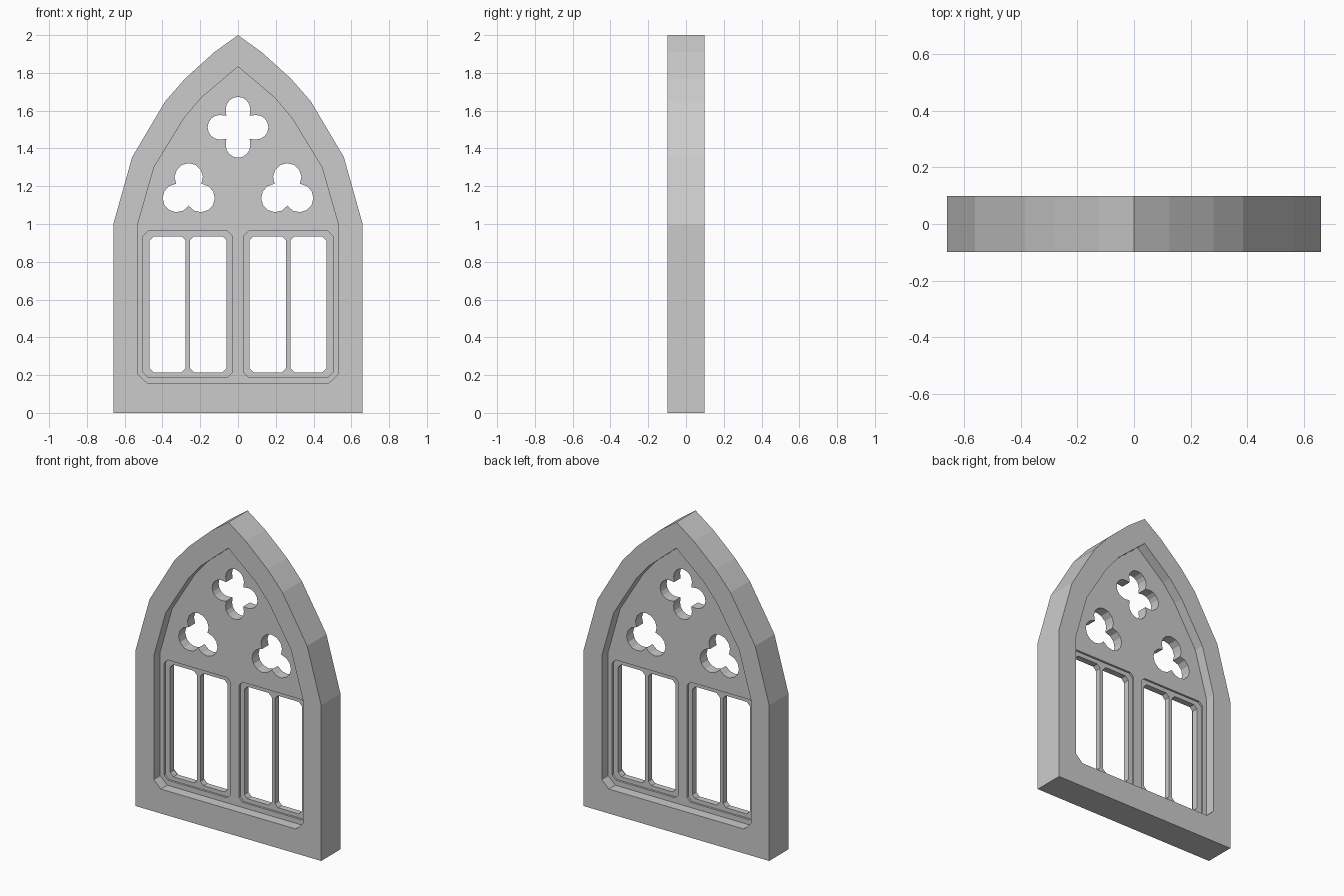
import bpy, bmesh
from math import radians, pi, sin, cos

cube = bpy.data.objects.get("Cube")
if cube:
    bpy.data.objects.remove(cube, do_unlink=True)

stone = bpy.data.materials.new("grey stone")
stone.use_nodes = True
colour = (0.6, 0.6, 0.6, 1)
stone.diffuse_color = colour
stone.node_tree.nodes["Principled BSDF"].inputs["Base Color"].default_value = colour


def mirrored(half):
    """Close a right-hand outline that ends at the apex on the centre line."""
    return half + [(-x, z) for x, z in reversed(half[:-1])]


def chamfered(x0, x1, z0, z1, c):
    return [(x0 + c, z0), (x1 - c, z0), (x1, z0 + c), (x1, z1 - c),
            (x1 - c, z1), (x0 + c, z1), (x0, z1 - c), (x0, z0 + c)]


def foil(cx, cz, lobes, dist, radius, sweep, notch, steps=8):
    """Rounded lobes around a centre, with a sharp notch between neighbours."""
    points = []
    for i in range(lobes):
        a = pi / 2 + 2 * pi * i / lobes
        for k in range(steps + 1):
            b = a + radians(sweep) * (2 * k / steps - 1)
            points.append((cx + dist * cos(a) + radius * cos(b),
                           cz + dist * sin(a) + radius * sin(b)))
        n = a + pi / lobes
        points.append((cx + notch * cos(n), cz + notch * sin(n)))
    return points


def slab(name, outlines, half_depth):
    """Extrude an outline with holes evenly to the front and the back."""
    curve = bpy.data.curves.new(name, "CURVE")
    curve.dimensions = "2D"
    curve.fill_mode = "BOTH"
    curve.extrude = half_depth
    for outline in outlines:
        spline = curve.splines.new("POLY")
        spline.points.add(len(outline) - 1)
        for point, (x, z) in zip(spline.points, outline):
            point.co = (x, z, 0, 1)
        spline.use_cyclic_u = True
    obj = bpy.data.objects.new(name, curve)
    bpy.context.collection.objects.link(obj)
    obj.rotation_euler.x = pi / 2
    bpy.ops.object.select_all(action="DESELECT")
    obj.select_set(True)
    bpy.context.view_layer.objects.active = obj
    bpy.ops.object.convert(target="MESH")
    obj = bpy.context.object
    bpy.ops.object.transform_apply(location=False, rotation=True, scale=False)
    bm = bmesh.new()
    bm.from_mesh(obj.data)
    bmesh.ops.remove_doubles(bm, verts=bm.verts, dist=0.0005)
    bmesh.ops.recalc_face_normals(bm, faces=bm.faces)
    for face in bm.faces:
        face.smooth = False
    bm.to_mesh(obj.data)
    bm.free()
    obj.data.materials.clear()
    obj.data.materials.append(stone)
    return obj


# Pointed arch outlines
outer = mirrored([(0.66, 0), (0.66, 1.0), (0.56, 1.355), (0.385, 1.65),
                  (0.28, 1.77), (0.125, 1.91), (0, 2.0)])
inner = mirrored([(0.48, 0.157), (0.53, 0.205), (0.53, 1.0), (0.445, 1.3),
                  (0.286, 1.56), (0.196, 1.667), (0, 1.833)])
slab("arch_frame", [outer, inner], 0.098)

# Pierced tracery panel
windows = [chamfered(*sorted((s * 0.03, s * 0.502)), 0.19, 0.962, 0.025)
           for s in (-1, 1)]
trefoils = [foil(s * 0.261, 1.174, 3, 0.073, 0.075, 115, 0.077)
            for s in (-1, 1)]
quatrefoil = foil(0, 1.512, 4, 0.096, 0.065, 90, 0.087)
slab("tracery_panel", [inner, quatrefoil] + trefoils + windows, 0.033)

# Thin window frames, each with two lights and a mullion
for side, s, window in zip(("right", "left"), (-1, 1), windows):
    lights = [chamfered(*sorted((s * a, s * b)), 0.215, 0.935, 0.022)
              for a, b in ((0.06, 0.254), (0.277, 0.468))]
    slab(side + "_window_frame", [window] + lights, 0.02)
